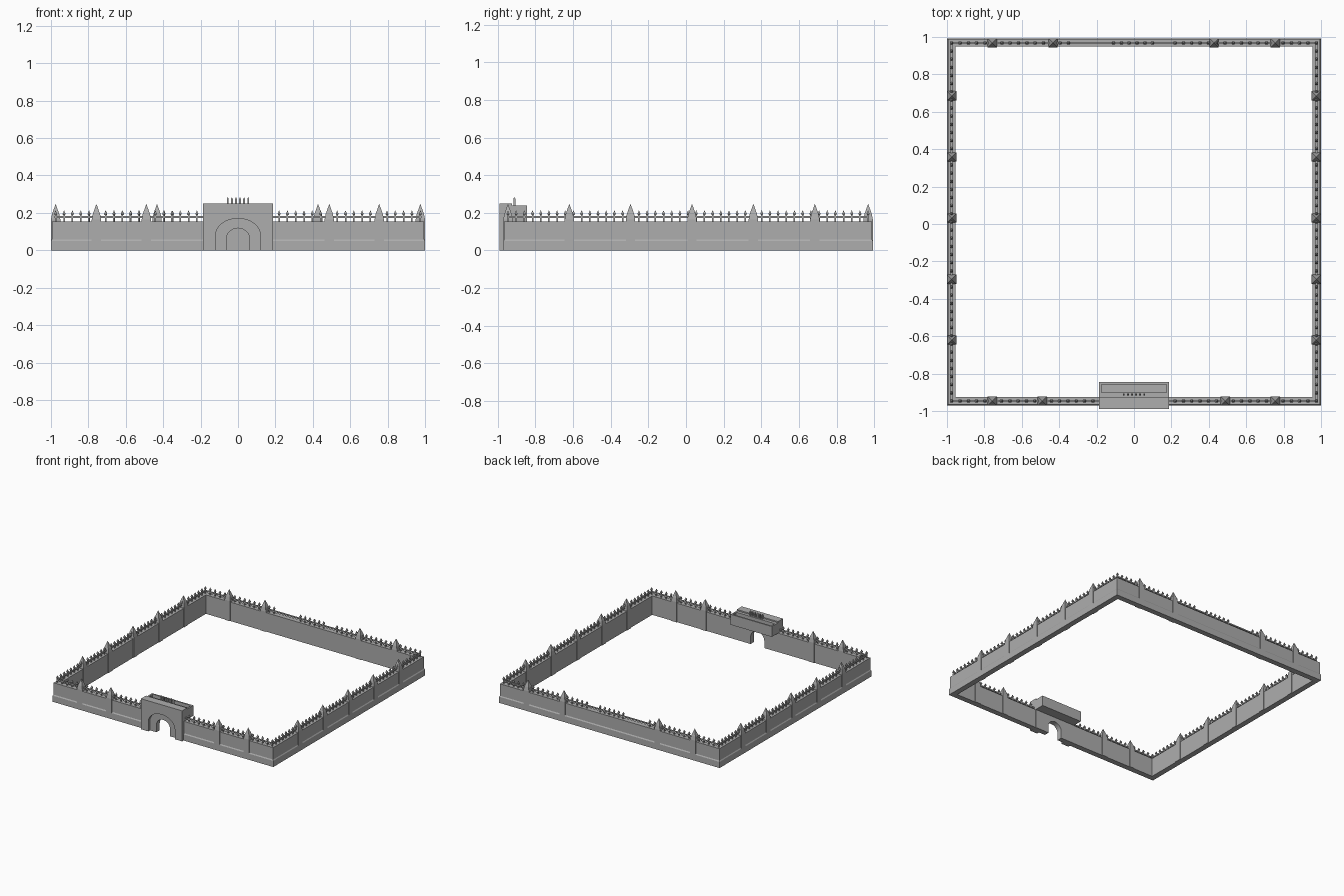
import bpy, bmesh, math
from mathutils import Matrix

if "Cube" in bpy.data.objects:
    bpy.data.objects.remove(bpy.data.objects["Cube"])

stone = bpy.data.materials.new("grey_stone")
stone.diffuse_color = (0.42, 0.42, 0.42, 1)
stone.use_nodes = True
stone.node_tree.nodes["Principled BSDF"].inputs["Base Color"].default_value = stone.diffuse_color

# wall centre lines
WX, YB, YF, TOP = 0.975, 0.968, -0.946, 0.155


def finish(bm, name):
    bmesh.ops.recalc_face_normals(bm, faces=bm.faces)
    me = bpy.data.meshes.new(name)
    bm.to_mesh(me)
    bm.free()
    me.materials.append(stone)
    ob = bpy.data.objects.new(name, me)
    bpy.context.collection.objects.link(ob)
    return ob


def box(bm, x0, x1, y0, y1, z0, z1):
    m = Matrix.Translation(((x0 + x1) / 2, (y0 + y1) / 2, (z0 + z1) / 2))
    m = m @ Matrix.Diagonal((x1 - x0, y1 - y0, z1 - z0, 1))
    bmesh.ops.create_cube(bm, size=1, matrix=m)


def stack(bm, x, y, levels):
    """Square column from (half_width, z) levels; zero width closes to a point."""
    prev = None
    for h, z in levels:
        if h == 0:
            ring = [bm.verts.new((x, y, z))] * 4
        else:
            ring = [bm.verts.new((x + a * h, y + b * h, z))
                    for a, b in ((-1, -1), (1, -1), (1, 1), (-1, 1))]
        if prev is None:
            bm.faces.new(ring)
        else:
            for i in range(4):
                j = (i + 1) % 4
                if h == 0:
                    bm.faces.new((prev[i], prev[j], ring[0]))
                else:
                    bm.faces.new((prev[i], prev[j], ring[j], ring[i]))
        prev = ring


def sweep(name, profile):
    """Sweep an (outward offset, z) profile round the rectangular enclosure."""
    bm = bmesh.new()
    rings = []
    for sx, sy in ((-1, -1), (1, -1), (1, 1), (-1, 1)):
        y = YB if sy > 0 else YF
        rings.append([bm.verts.new((sx * (WX + o), y + sy * o, z)) for o, z in profile])
    n = len(profile)
    for i in range(4):
        a, b = rings[i], rings[(i + 1) % 4]
        for k in range(n):
            bm.faces.new((a[k], b[k], b[(k + 1) % n], a[(k + 1) % n]))
    return finish(bm, name)


def arch_cutter(name, half, spring, top, y0, y1):
    pts = [(-half, -0.05)]
    pts += [(-half * math.cos(math.pi * i / 16),
             spring + (top - spring) * math.sin(math.pi * i / 16)) for i in range(17)]
    pts += [(half, -0.05)]
    bm = bmesh.new()
    f = bm.faces.new([bm.verts.new((x, y0, z)) for x, z in pts])
    ext = bmesh.ops.extrude_face_region(bm, geom=[f])
    vs = [g for g in ext["geom"] if isinstance(g, bmesh.types.BMVert)]
    bmesh.ops.translate(bm, verts=vs, vec=(0, y1 - y0, 0))
    ob = finish(bm, name)
    ob.hide_render = True
    ob.hide_viewport = True
    return ob


def cut(ob, cutter):
    m = ob.modifiers.new("opening", 'BOOLEAN')
    m.operation, m.solver, m.object = 'DIFFERENCE', 'EXACT', cutter


# enclosure wall with a projecting plinth on the outside
wall = sweep("enclosure_wall", [(-0.02, 0), (0.025, 0), (0.025, 0.05), (0.02, 0.058),
                                (0.02, TOP), (-0.02, TOP)])

# fence rail along the wall top
sweep("fence_rail", [(-0.005, 0.172), (0.005, 0.172), (0.005, 0.182), (-0.005, 0.182)])

# pointed piers
bm = bmesh.new()
piers = [(s * WX, y) for s in (-1, 1) for y in (-0.62, -0.295, 0.032, 0.358, 0.685)]
piers += [(x, YB) for x in (-0.757, -0.433, 0.428, 0.755)]
piers += [(x, YF) for x in (-0.757, -0.49, 0.488, 0.755)]
for x, y in piers:
    stack(bm, x, y, [(0.025, 0), (0.025, 0.165), (0.019, 0.195), (0, 0.248)])
finish(bm, "pointed_piers")

# spear-headed fence stakes
bm = bmesh.new()
STEP = 0.0435


def run(a, b):
    n = round((b - a) / STEP)
    return [a + (b - a) * i / n for i in range(n + 1)]


spots = [(s * WX, y) for s in (-1, 1) for y in run(YF, YB)]
spots += [(s * x, YF) for s in (-1, 1) for x in run(0.22, 0.93)]
spots += [(x, YB) for a, b in ((-0.93, -0.35), (-0.11, 0.10), (0.22, 0.93))
          for x in run(a, b)]
for x, y in spots:
    stack(bm, x, y, [(0.004, 0.15), (0.004, 0.188), (0.008, 0.194), (0, 0.214)])
finish(bm, "fence_stakes")

# gatehouse front slab with coping
bm = bmesh.new()
box(bm, -0.187, 0.187, -0.99, -0.925, 0, 0.24)
slab = finish(bm, "gate_front")
bm = bmesh.new()
box(bm, -0.187, 0.187, -0.99, -0.925, 0.24, 0.25)
finish(bm, "gate_coping")

# overhanging rear gallery: floor, parapets
bm = bmesh.new()
box(bm, -0.187, 0.187, -0.925, -0.845, 0.155, 0.21)
box(bm, -0.187, 0.187, -0.925, -0.90, 0.21, 0.24)
box(bm, -0.187, 0.187, -0.857, -0.845, 0.21, 0.24)
for s in (-1, 1):
    a, b = sorted((s * 0.175, s * 0.187))
    box(bm, a, b, -0.90, -0.857, 0.21, 0.24)
finish(bm, "gate_gallery")

# stakes above the gate
bm = bmesh.new()
for i in range(6):
    stack(bm, -0.055 + i * 0.022, -0.912, [(0.005, 0.235), (0.005, 0.275), (0, 0.284)])
finish(bm, "gate_stakes")

# arched recess and passage
recess = arch_cutter("recess_cutter", 0.12, 0.08, 0.17, -1.05, -0.968)
passage = arch_cutter("passage_cutter", 0.062, 0.06, 0.118, -1.05, -0.88)
cut(slab, recess)
cut(slab, passage)
cut(wall, passage)
# keep the wall behind the recess from filling it
cut(wall, recess)
